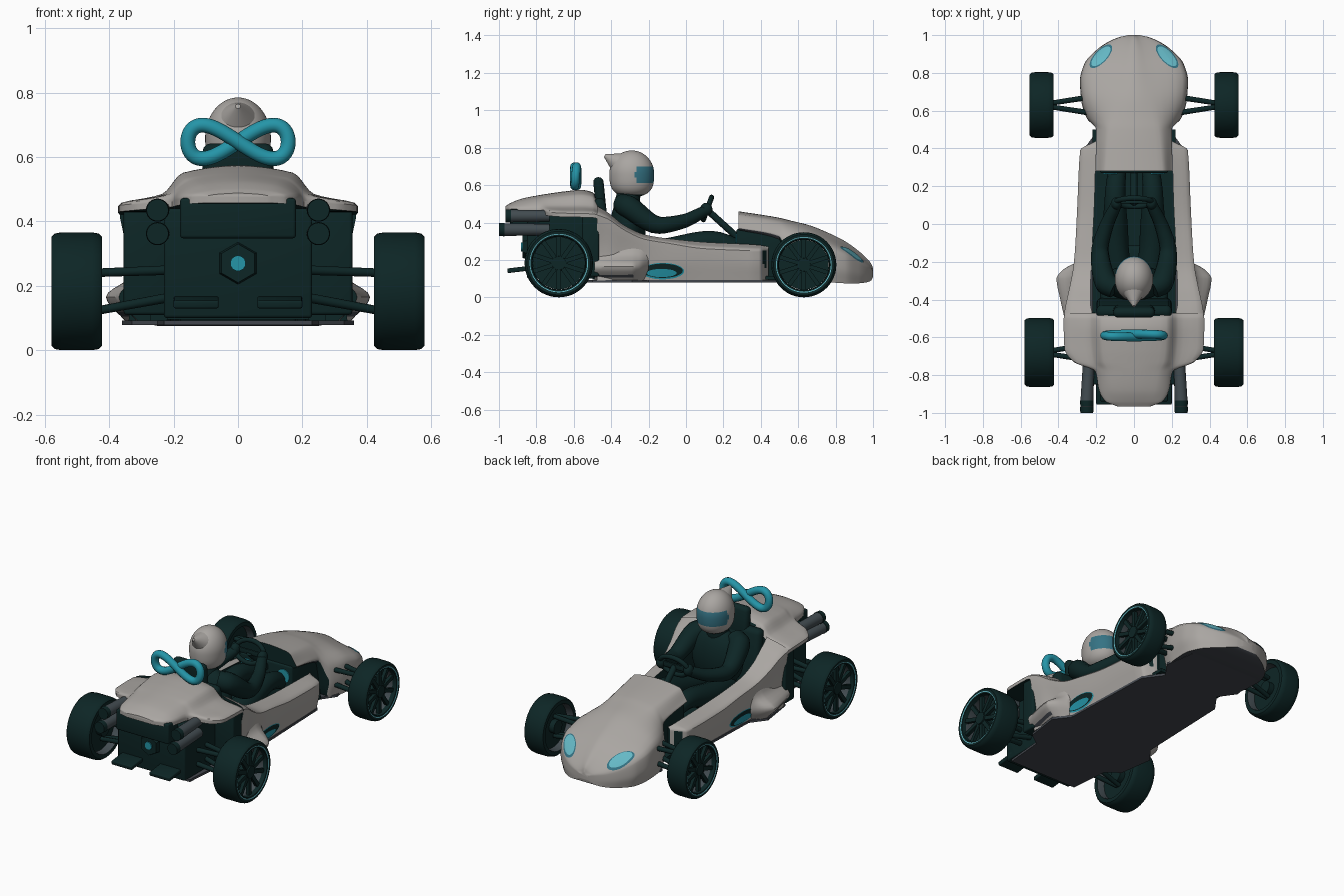
import bpy, bmesh, math
from mathutils import Vector, Matrix
from mathutils.bvhtree import BVHTree

if "Cube" in bpy.data.objects:
    bpy.data.objects.remove(bpy.data.objects["Cube"])

def mat(name, r, g, b):
    m = bpy.data.materials.new(name)
    m.diffuse_color = (r, g, b, 1)
    m.use_nodes = True
    m.node_tree.nodes["Principled BSDF"].inputs["Base Color"].default_value = m.diffuse_color
    return m

WHITE = mat("warm_white", .40, .38, .36)
DARK = mat("dark_green_black", .004, .019, .019)
TEAL = mat("teal", .018, .30, .39)
LIGHT = mat("light_teal", .13, .48, .56)
VISOR = mat("visor_blue", .035, .17, .23)
SLATE = mat("slate", .055, .062, .074)
STEEL = mat("steel_grey", .055, .072, .082)
T = Matrix.Translation

def make(name, bm, mats, rule=None, mirror=False):
    bmesh.ops.recalc_face_normals(bm, faces=bm.faces)
    bm.normal_update()
    if rule:
        for f in bm.faces:
            f.material_index = rule(f.normal, f.calc_center_median())
    me = bpy.data.meshes.new(name)
    bm.to_mesh(me)
    bm.free()
    for m in mats:
        me.materials.append(m)
    o = bpy.data.objects.new(name, me)
    bpy.context.collection.objects.link(o)
    if mirror:
        o.modifiers.new("mirror", 'MIRROR')
    return o

def smooth_path(ts, pts, k):
    """Monotone cubic through the points."""
    n = len(pts)
    d = [(pts[i + 1] - pts[i]) / (ts[i + 1] - ts[i]) for i in range(n - 1)]
    m = [d[0]] + [Vector([0 if a * b <= 0 else 2 * a * b / (a + b) for a, b in zip(d[i - 1], d[i])])
                  for i in range(1, n - 1)] + [d[-1]]
    out = []
    for i in range(n - 1):
        h = ts[i + 1] - ts[i]
        for j in range(k):
            s = j / k
            out.append(pts[i] * (2*s**3 - 3*s*s + 1) + m[i] * (h * (s**3 - 2*s*s + s))
                       + pts[i + 1] * (3*s*s - 2*s**3) + m[i + 1] * (h * (s**3 - s*s)))
    return out + [pts[-1].copy()]

def chord(pts):
    ts = [0]
    for a, b in zip(pts, pts[1:]):
        ts.append(ts[-1] + max((b - a).length, 1e-4))
    return ts

def loft(name, rows, mats, rule, tail=0, mirror=False):
    """Skin over cross-sections (y, [(x, z)...]); the last 'tail' points stay straight."""
    ys = [y for y, _ in rows]
    cols = zip(*[[Vector((x, y, z)) for x, z in p] for y, p in rows])
    secs = zip(*[smooth_path(ys, list(c), 5) for c in cols])
    bm = bmesh.new()
    rings = []
    for s in secs:
        s = list(s)
        head, rest = (s[:-tail], s[-tail:]) if tail else (s, [])
        rings.append([bm.verts.new(p) for p in smooth_path(chord(head), head, 5) + rest])
    for a, b in zip(rings, rings[1:]):
        for i in range(len(a)):
            j = (i + 1) % len(a)
            bm.faces.new((a[i], a[j], b[j], b[i]))
    bm.faces.new(rings[0])
    bm.faces.new(rings[-1])
    return make(name, bm, mats, rule, mirror)

def both(half):
    return half + [(-x, z) for x, z in half[-2::-1]]

def box(name, loc, size, m, rx=0, bevel=.01, mirror=False):
    bm = bmesh.new()
    bmesh.ops.create_cube(bm, size=1, matrix=T(loc) @ Matrix.Rotation(rx, 4, 'X') @ Matrix.Diagonal((*size, 1)))
    if bevel:
        bmesh.ops.bevel(bm, geom=bm.edges[:], offset=bevel, segments=3, affect='EDGES', profile=.5)
    return make(name, bm, [m], mirror=mirror)

def ball(name, loc, scale, mats, rule=None, mirror=False, low=0):
    bm = bmesh.new()
    bmesh.ops.create_uvsphere(bm, u_segments=56, v_segments=40, radius=1)
    for v in bm.verts:
        if v.co.z < 0:
            v.co.xy = v.co.xy * (1 + low * v.co.z ** 2)
        v.co = Vector(loc) + Vector([a * b for a, b in zip(v.co, scale)])
    return make(name, bm, mats, rule, mirror)

def cyl(name, a, b, r1, r2, m, seg=24, mirror=False):
    a, b = Vector(a), Vector(b)
    bm = bmesh.new()
    bmesh.ops.create_cone(bm, cap_ends=True, segments=seg, radius1=r1, radius2=r2, depth=(b - a).length,
                          matrix=T((a + b) / 2) @ (b - a).to_track_quat('Z', 'Y').to_matrix().to_4x4())
    return make(name, bm, [m], mirror=mirror)

def tube(name, pts, radii, m, mirror=False, cyclic=False):
    pts = [Vector((*p, r)) for p, r in zip(pts, radii)]
    if not cyclic:
        pts = smooth_path(chord(pts), pts, 6)
    cu = bpy.data.curves.new(name, 'CURVE')
    cu.dimensions, cu.bevel_depth, cu.bevel_resolution, cu.use_fill_caps = '3D', 1, 4, True
    sp = cu.splines.new('POLY')
    sp.points.add(len(pts) - 1)
    sp.use_cyclic_u = cyclic
    for q, p in zip(sp.points, pts):
        q.co, q.radius = (*p[:3], 1), p[3]
    tmp = bpy.data.objects.new(name + "_path", cu)
    bpy.context.collection.objects.link(tmp)
    dg = bpy.context.evaluated_depsgraph_get()
    me = bpy.data.meshes.new_from_object(tmp.evaluated_get(dg))
    bm = bmesh.new()
    bm.from_mesh(me)
    bpy.data.objects.remove(tmp)
    return make(name, bm, [m], lambda n, c: 0, mirror)

def decal(name, target, centre, u, v, ray, m, lift):
    """Thin elliptical plate laid on a surface."""
    tree = BVHTree.FromObject(target, bpy.context.evaluated_depsgraph_get())
    c, u, v, ray = map(Vector, (centre, u, v, ray))
    def put(p):
        hit, n, _, _ = tree.ray_cast(p - ray, ray)
        if hit is None:
            hit, n, _, _ = tree.find_nearest(p)
        return bm.verts.new(hit - ray.normalized() * lift)
    bm = bmesh.new()
    mid = put(c)
    rings = [[put(c + (u * math.cos(a) + v * math.sin(a)) * k / 5)
              for a in [i * math.tau / 36 for i in range(36)]] for k in range(1, 6)]
    for i in range(36):
        j = (i + 1) % 36
        bm.faces.new((mid, rings[0][i], rings[0][j]))
        for a, b in zip(rings, rings[1:]):
            bm.faces.new((a[i], b[i], b[j], a[j]))
    return make(name, bm, [m], mirror=True)

# nose and hood: y, half width, shoulder z, bottom z, ridge half width, top z
nose_rows = [(.28, .205, .385, .36, .15, .46), (.50, .20, .35, .31, .13, .425), (.56, .25, .28, .08, .12, .41),
             (.66, .28, .28, .08, .10, .385), (.76, .286, .26, .08, .085, .345), (.85, .262, .23, .075, .07, .30),
             (.92, .20, .19, .075, .055, .25), (.965, .135, .165, .08, .04, .21), (.99, .075, .15, .09, .025, .18),
             (1.0, .03, .14, .11, .01, .155)]
nose = loft("nose_hood", [(y, both([(w * .93, b), (w, (b + s) / 2), (w * .96, s), (r, t - .015), (0, t)]))
                          for y, w, s, b, r, t in nose_rows], [WHITE, SLATE, DARK],
            lambda n, c: 2 if n.y < -.75 else 1 if n.z < -.5 else 0)
# body sides: y, bottom, waist, shoulder half widths, shoulder z, inner half width, rim z
side_rows = [(-.475, .34, .33, .37, .44, .22, .488), (-.42, .34, .33, .36, .42, .23, .455),
             (-.33, .32, .315, .34, .36, .23, .385), (-.22, .29, .305, .32, .31, .225, .335),
             (-.1, .28, .303, .31, .29, .22, .315), (.1, .275, .295, .30, .26, .21, .295),
             (.39, .265, .285, .285, .25, .20, .28), (.44, .195, .20, .20, .25, .185, .27)]
side = loft("body_side", [(y, [(a, .09), (b, .2), (c, z), (i, t), (i, .09)]) for y, a, b, c, z, i, t in side_rows],
            [WHITE, SLATE, DARK],
            lambda n, c: 1 if n.z < -.6 else 2 if n.x < -.6 or abs(n.y) > .9 else 0, tail=1, mirror=True)
loft("side_pod", [(y, [(w - .06, .09), (w, .165), (.30 + (w - .3) * .3, .23), (.30, .31), (.27, .31), (.27, .09)])
                  for y, w in [(-.49, .37), (-.40, .39), (-.29, .41), (-.25, .385), (-.20, .303)]],
     [WHITE, SLATE, DARK], lambda n, c: 1 if n.z < -.7 else 2 if n.y < -.8 else 0, tail=2, mirror=True)
# rear cowl: y, half width, edge z, crown half width, top z
cowl_rows = [(-.965, .09, .478, .04, .488), (-.94, .15, .475, .08, .503), (-.88, .185, .47, .11, .527),
             (-.78, .205, .465, .13, .547), (-.73, .32, .455, .155, .555), (-.66, .368, .45, .165, .565),
             (-.56, .372, .448, .17, .574), (-.50, .372, .446, .17, .562), (-.47, .366, .44, .17, .515)]
loft("rear_cowl", [(y, both([(w, s - .02), (w, s), (min(w * .97, r + .065), s + (t - s) * .3),
                             (r, t - (t - s) * .18), (0, t)]))
                   for y, w, s, r, t in cowl_rows], [WHITE, DARK],
     lambda n, c: 1 if n.z < -.5 or n.y > .85 else 0)

# headlights and side intakes
for nm, k, m, l in [("headlight_rim", 1, VISOR, .003), ("headlight", .84, LIGHT, .006)]:
    decal(nm, nose, (.175, .888, .2), (-.055 * k, .058 * k, 0), (.024 * k, .023 * k, 0), (0, 0, -1), m, l)
for nm, a, b, y, z, m, l in [("intake_rim", .115, .044, -.125, .14, TEAL, .002),
                             ("intake_opening", .108, .038, -.125, .142, DARK, .004),
                             ("intake_glow", .08, .022, -.13, .13, TEAL, .006)]:
    decal(nm, side, (.6, y, z), (0, a, 0), (0, 0, b), (-1, 0, 0), m, l)

# floor pan
half = [(.12, .92), (.22, .84), (.26, .6), (.19, .5), (.27, .39), (.29, -.2), (.36, -.29), (.33, -.5), (.25, -.56), (.23, -.8)]
bm = bmesh.new()
f = bm.faces.new([bm.verts.new((x, y, .078)) for x, y in half + [(-x, y) for x, y in half[::-1]]])
ext = bmesh.ops.extrude_face_region(bm, geom=[f])
bmesh.ops.translate(bm, vec=(0, 0, .014), verts=[v for v in ext["geom"] if isinstance(v, bmesh.types.BMVert)])
make("floor_pan", bm, [SLATE])

# dark inner structure, engine bay and rear panel
box("cockpit_floor", (0, 0, .105), (.44, 1.0, .02), DARK, bevel=0)
box("footwell", (0, .42, .225), (.36, .30, .28), DARK)
cyl("footwell_panel", (.125, .275, .30), (.125, .264, .30), .04, .04, TEAL, mirror=True)
box("rear_arch_liner", (.28, -.51, .275), (.15, .09, .33), DARK, mirror=True)
box("engine_bay", (0, -.67, .27), (.46, .36, .34), DARK)
box("rear_panel", (0, -.72, .41), (.36, .44, .125), DARK)
cyl("tail_light_housing", (0, -.83, .27), (0, -.875, .27), .07, .06, DARK, 6)
cyl("tail_light", (0, -.87, .27), (0, -.882, .27), .024, .024, TEAL)
box("rear_bumper", (0, -.82, .135), (.46, .06, .03), DARK)
box("diffuser_fin", (.13, -.885, .15), (.14, .14, .025), DARK, rx=.12, bevel=.006, mirror=True)
for nm, z, y in [("upper", .435, -.965), ("lower", .362, -1.0)]:
    cyl(nm + "_exhaust", (.24, -.73, z), (.25, y + .02, z), .030, .034, STEEL, mirror=True)
    cyl(nm + "_exhaust_tip", (.25, y + .03, z), (.25, y, z), .036, .034, DARK, mirror=True)

# looped roll hoop
loop = [i * math.tau / 72 for i in range(72)]
tube("roll_hoop", [(.156 * math.cos(a), -.59 + .008 * math.sin(a), .647 + .052 * math.sin(2 * a)) for a in loop],
     [.023] * 72, TEAL, cyclic=True)

# wheels and suspension
def wheel(name, y, x0, x1, R):
    prof = [(.80, x0), (.93, x0), (.98, x0 + .01), (1, x0 + .03), (1, x1 - .03), (.98, x1 - .01), (.93, x1),
            (.855, x1), (.83, x1 - .002), (.79, x1 - .004), (.77, x1 - .03), (.77, x0 + .02)]
    bm = bmesh.new()
    N = 48
    rings = [[bm.verts.new((x, y + r * R * math.cos(i * math.tau / N), R + r * R * math.sin(i * math.tau / N)))
              for r, x in prof] for i in range(N)]
    for i in range(N):
        a, b = rings[i], rings[(i + 1) % N]
        for j in range(len(prof)):
            k = (j + 1) % len(prof)
            bm.faces.new((a[j], a[k], b[k], b[j])).material_index = 1 if j == 7 else 2 if j >= 10 else 0
    make(name + "_tyre", bm, [DARK, LIGHT, STEEL], mirror=True)
    bm = bmesh.new()
    for i in range(10):
        bmesh.ops.create_cube(bm, size=1, matrix=T((x1 - .03, y, R)) @ Matrix.Rotation(i * math.tau / 10, 4, 'X')
                              @ T((0, 0, .48 * R)) @ Matrix.Diagonal((.02, .13 * R, .66 * R, 1)))
    make(name + "_spokes", bm, [DARK], mirror=True)
    cyl(name + "_hub", (x0 + .01, y, R), (x1 - .012, y, R), .24 * R, .2 * R, DARK, mirror=True)
    cyl(name + "_brake_disc", (x0 + .045, y, R), (x0 + .06, y, R), .765 * R, .765 * R, DARK, 32, mirror=True)
    for i, (dy, za, zb) in enumerate([(.05, .25, .24), (-.05, .25, .24), (.05, .17, .12), (-.05, .17, .12)]):
        cyl(f"{name}_arm_{i + 1}", (.18, y + dy, za), (x0 + .03, y + dy * .15, zb), .015, .013, DARK, 12, mirror=True)

wheel("front_wheel", .63, .425, .553, .174)
wheel("rear_wheel", -.68, .423, .579, .183)

# seat and steering
box("seat_back", (0, -.445, .34), (.40, .07, .38), DARK, rx=.12, bevel=.03)
box("seat_base", (0, -.28, .16), (.36, .34, .09), DARK, bevel=.03)
box("headrest", (0, -.462, .555), (.22, .055, .175), DARK, rx=.1, bevel=.025)
tube("steering_wheel", [(.095 * math.cos(a), .115 + .022 * math.sin(a), .475 + .06 * math.sin(a)) for a in loop],
     [.014] * 72, DARK, cyclic=True)
cyl("steering_column", (0, .11, .47), (0, .32, .28), .018, .018, DARK)
box("steering_spoke", (0, .115, .472), (.18, .015, .03), DARK, bevel=.004)

# driver
ball("torso", (0, -.31, .375), (.165, .095, .18), [DARK])
cyl("neck", (0, -.32, .48), (0, -.30, .58), .07, .06, DARK)
tube("arm", [(.10, -.34, .50), (.15, -.31, .485), (.18, -.14, .385), (.15, -.02, .405), (.095, .10, .46)],
     [.055, .06, .046, .038, .03], DARK, mirror=True)
ball("hand", (.093, .108, .47), (.028, .033, .035), [DARK], mirror=True)
tube("leg", [(.08, -.28, .22), (.10, -.08, .25), (.10, .14, .30), (.08, .36, .22)], [.07, .07, .055, .045], DARK, mirror=True)
ball("helmet", (0, -.29, .66), (.102, .12, .125), [WHITE, VISOR, DARK],
     lambda n, c: 2 if c.z < .548 else 1 if c.y > -.27 and .612 < c.z < .695 else 0, low=.35)
cyl("helmet_fin", (0, -.31, .69), (0, -.435, .758), .096, .008, WHITE, 40)

# smooth shading with sharp edges kept
bpy.ops.object.select_all(action='DESELECT')
for o in bpy.context.scene.objects:
    o.select_set(True)
    bpy.context.view_layer.objects.active = o
bpy.ops.object.shade_smooth_by_angle(angle=math.radians(35))
